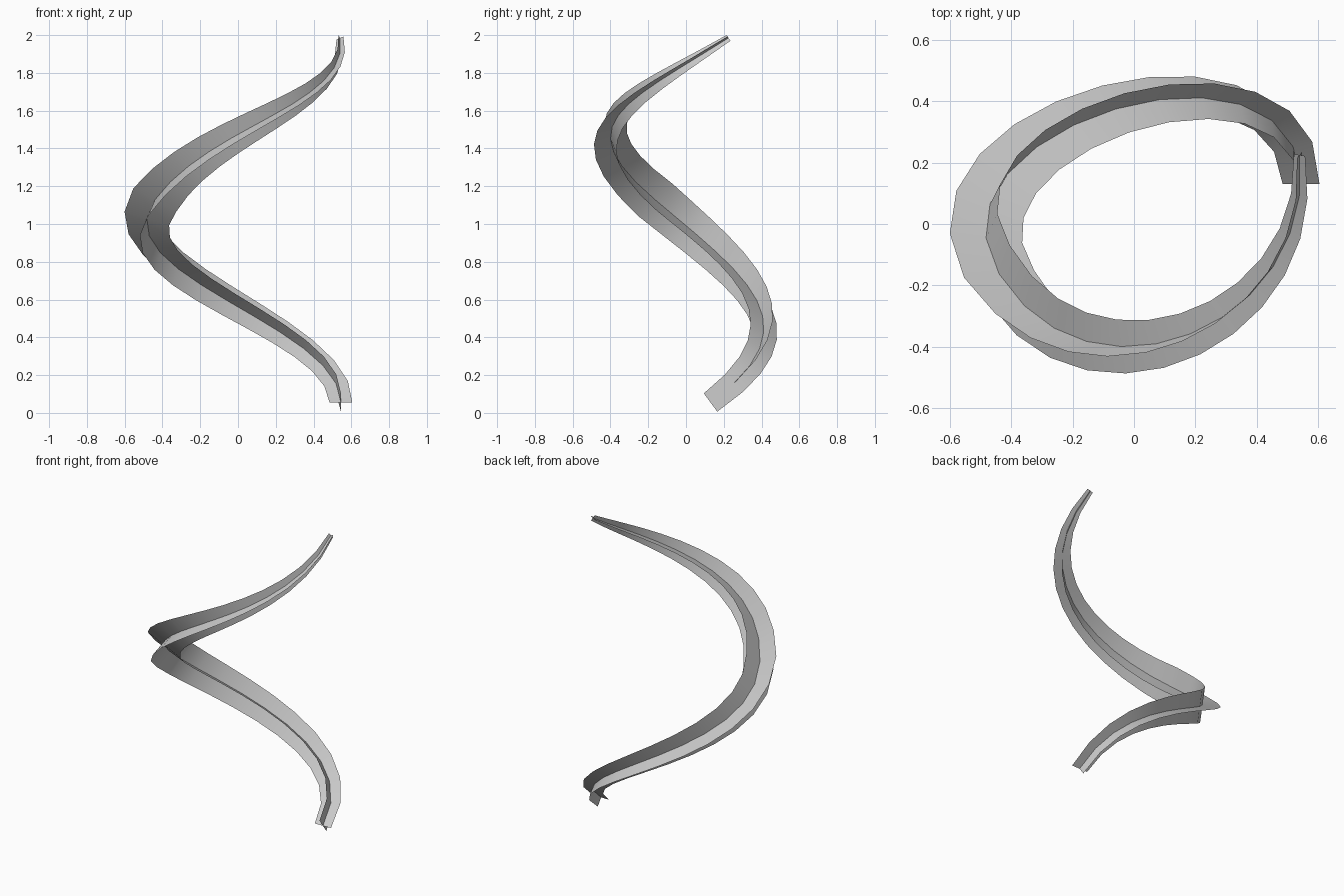
import bpy, bmesh
from mathutils import Vector
from mathutils.geometry import interpolate_bezier

if "Cube" in bpy.data.objects:
    bpy.data.objects.remove(bpy.data.objects["Cube"])

STEPS = 12
# Two bezier spans forming one turn: knot, handle, handle, knot
P0, H0 = Vector((0.545, 0.13, 0.055)), Vector((0.54, 0.695, 0.47))
P1, A = Vector((-0.44, -0.163, 1.128)), Vector((0.295, -0.479, 0.404))
H2, P2 = Vector((0.60, -0.335, 1.63)), Vector((0.54, 0.225, 1.985))
# Half width of the blades at each knot
R0, R1, R2 = 0.06, 0.13, 0.02

path = interpolate_bezier(P0, H0, P1 - A, P1, STEPS + 1)
path += interpolate_bezier(P1, P1 + A, H2, P2, STEPS + 1)[1:]
radii = [R0 + (R1 - R0) * i / STEPS for i in range(STEPS)]
radii += [R1 + (R2 - R1) * i / STEPS for i in range(STEPS + 1)]

# Tangents along the path
last = len(path) - 1
tangents = []
for i in range(len(path)):
    if i == 0:
        t = H0 - P0
    elif i == last:
        t = P2 - H2
    else:
        t = (path[i + 1] - path[i]).normalized() + (path[i] - path[i - 1]).normalized()
    tangents.append(t.normalized())

# Minimum-twist frames carried along the path
n = Vector((1, 0, 0))
n = (n - tangents[0] * n.dot(tangents[0])).normalized()
normals = [n.copy()]
for a, b in zip(tangents, tangents[1:]):
    n = a.rotation_difference(b) @ n
    n = (n - b * n.dot(b)).normalized()
    normals.append(n.copy())


def ribbon(name, sides):
    """Tapering flat strip whose width follows the given side directions."""
    bm = bmesh.new()
    rows = []
    for p, r, s in zip(path, radii, sides):
        rows.append([bm.verts.new(p + s * r * k) for k in (-1, 1)])
    for a, b in zip(rows, rows[1:]):
        bm.faces.new((a[0], a[1], b[1], b[0])).smooth = True
    mesh = bpy.data.meshes.new(name)
    bm.to_mesh(mesh)
    bm.free()
    obj = bpy.data.objects.new(name, mesh)
    bpy.context.collection.objects.link(obj)


# Two ribbons crossing at right angles
ribbon("spiral_blade_flat", normals)
ribbon("spiral_blade_upright", [t.cross(s) for t, s in zip(tangents, normals)])
